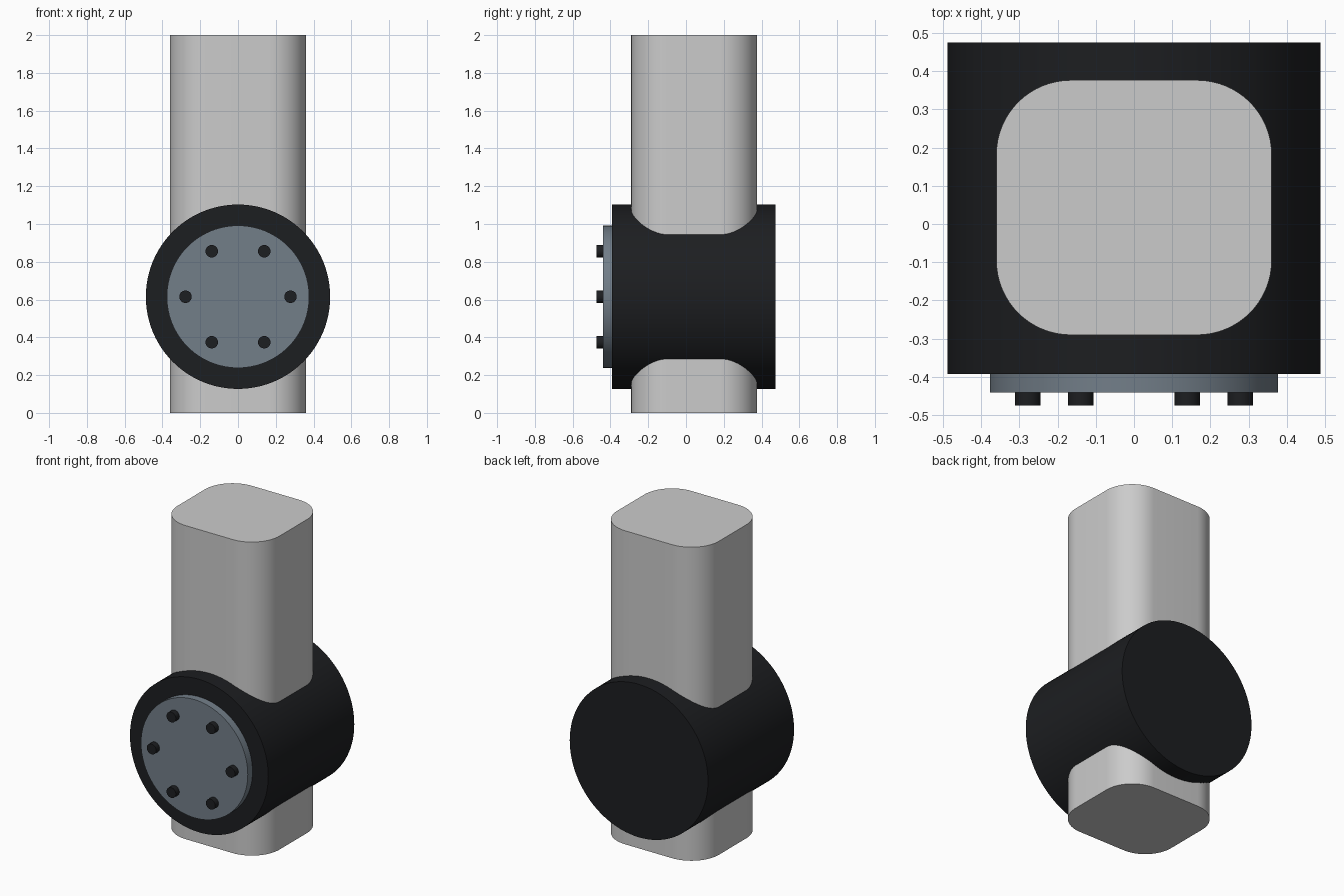
import bpy
import bmesh
import math

if "Cube" in bpy.data.objects:
    bpy.data.objects.remove(bpy.data.objects["Cube"])

HUB_Z = 0.615


def material(name, color):
    mat = bpy.data.materials.new(name)
    mat.diffuse_color = color
    mat.use_nodes = True
    mat.node_tree.nodes["Principled BSDF"].inputs["Base Color"].default_value = mat.diffuse_color
    return mat


black = material("black", (0.012, 0.013, 0.015, 1))
steel = material("blue_grey", (0.17, 0.21, 0.25, 1))


def smooth(obj):
    bpy.ops.object.select_all(action='DESELECT')
    obj.select_set(True)
    bpy.context.view_layer.objects.active = obj
    bpy.ops.object.shade_smooth_by_angle(angle=math.radians(30))


def disc(name, x, z, radius, y0, y1, mat, sides=96):
    """Cylinder along y, from y0 to y1."""
    bpy.ops.mesh.primitive_cylinder_add(
        vertices=sides, radius=radius, depth=y1 - y0,
        location=(x, (y0 + y1) / 2, z), rotation=(math.pi / 2, 0, 0))
    obj = bpy.context.object
    obj.name = name
    obj.data.materials.append(mat)
    smooth(obj)
    return obj


def rounded_column(name, x, y0, y1, height, r, steps=16):
    """Rounded rectangle extruded upward from the floor."""
    bm = bmesh.new()
    centres = [(x - r, y1 - r), (r - x, y1 - r), (r - x, y0 + r), (x - r, y0 + r)]
    verts = []
    for i, (cx, cy) in enumerate(centres):
        for k in range(steps + 1):
            a = math.pi / 2 * (i + k / steps)
            verts.append(bm.verts.new((cx + r * math.cos(a), cy + r * math.sin(a), 0)))
    base = bm.faces.new(verts)
    ext = bmesh.ops.extrude_face_region(bm, geom=[base], use_keep_orig=True)
    top = [g for g in ext["geom"] if isinstance(g, bmesh.types.BMVert)]
    bmesh.ops.translate(bm, verts=top, vec=(0, 0, height))
    bmesh.ops.recalc_face_normals(bm, faces=bm.faces)
    mesh = bpy.data.meshes.new(name)
    bm.to_mesh(mesh)
    bm.free()
    obj = bpy.data.objects.new(name, mesh)
    bpy.context.collection.objects.link(obj)
    smooth(obj)


# Upright limb running through the joint
rounded_column("column", 0.36, -0.29, 0.376, 2.0, 0.195)

# Cross hub and its front cover
disc("joint_hub", 0, HUB_Z, 0.488, -0.392, 0.475, black)
disc("cover_plate", 0, HUB_Z, 0.377, -0.44, -0.392, steel)

# Ring of six bolts on the cover
for i in range(6):
    a = i * math.pi / 3
    disc(f"bolt_{i + 1}", 0.278 * math.cos(a), HUB_Z + 0.278 * math.sin(a),
         0.033, -0.475, -0.435, black, 32)
